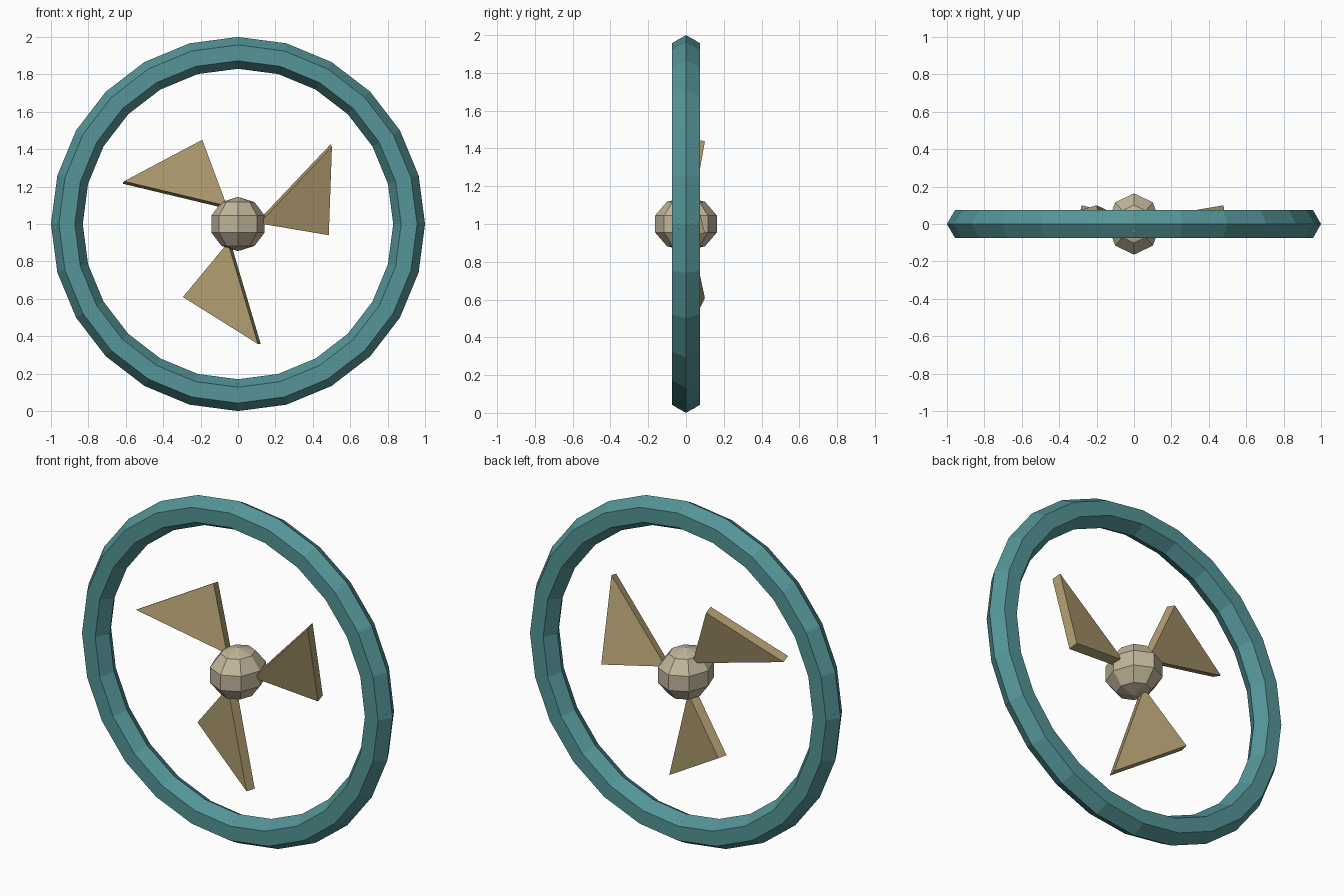
import bpy, bmesh, math
from mathutils import Vector, Matrix

if "Cube" in bpy.data.objects:
    bpy.data.objects.remove(bpy.data.objects["Cube"])


def material(name, rgb):
    m = bpy.data.materials.new(name)
    m.diffuse_color = (*rgb, 1)
    m.use_nodes = True
    m.node_tree.nodes["Principled BSDF"].inputs["Base Color"].default_value = m.diffuse_color
    return m


TEAL = material("teal", (0.09, 0.30, 0.31))
TAN = material("tan", (0.43, 0.33, 0.16))
STONE = material("stone", (0.54, 0.47, 0.33))
CENTRE = Vector((0, 0, 1))


def finish(bm, name, mat):
    bmesh.ops.recalc_face_normals(bm, faces=bm.faces[:])
    mesh = bpy.data.meshes.new(name)
    bm.to_mesh(mesh)
    bm.free()
    mesh.materials.append(mat)
    ob = bpy.data.objects.new(name, mesh)
    bpy.context.collection.objects.link(ob)
    ob.location = CENTRE
    return ob


def ball(name, size, segments, rings, spin=0.0):
    bm = bmesh.new()
    bmesh.ops.create_uvsphere(bm, u_segments=segments, v_segments=rings, radius=1)
    bmesh.ops.rotate(bm, verts=bm.verts[:], matrix=Matrix.Rotation(spin, 3, 'Z'))
    bmesh.ops.scale(bm, verts=bm.verts[:], vec=size)
    return finish(bm, name, STONE)


# Outer ring: 24 sides, hexagonal section
bpy.ops.mesh.primitive_torus_add(major_segments=24, minor_segments=6,
                                 major_radius=0.915, minor_radius=0.085,
                                 location=CENTRE, rotation=(math.pi / 2, 0, 0))
ring = bpy.context.object
ring.name = "outer_ring"
ring.data.materials.append(TEAL)
for p in ring.data.polygons:
    p.use_smooth = False

# Faceted hub
ball("hub", (0.150, 0.172, 0.145), 8, 5)

# Eight small beads almost wholly buried in the ring
for i in range(8):
    a = math.radians(45 * i)
    bead = ball(f"ring_bead_{i + 1}", (0.076, 0.076, 0.076), 6, 5)
    bead.location = CENTRE + 0.915 * Vector((math.cos(a), 0, math.sin(a)))

# Three pitched triangular blades
corners = [Vector((0.11, 0.01, 0.01)),
           Vector((0.482, 0.073, -0.053)),
           Vector((0.499, -0.046, 0.420))]
normal = (corners[1] - corners[0]).cross(corners[2] - corners[0]).normalized()
for i in range(3):
    bm = bmesh.new()
    near = [bm.verts.new(c + normal * 0.028) for c in corners]
    far = [bm.verts.new(c - normal * 0.028) for c in corners]
    bm.faces.new(near)
    bm.faces.new(far[::-1])
    for j in range(3):
        k = (j + 1) % 3
        bm.faces.new((near[j], far[j], far[k], near[k]))
    bmesh.ops.rotate(bm, verts=bm.verts[:],
                     matrix=Matrix.Rotation(-math.radians(120 * i), 3, 'Y'))
    finish(bm, f"blade_{i + 1}", TAN)
